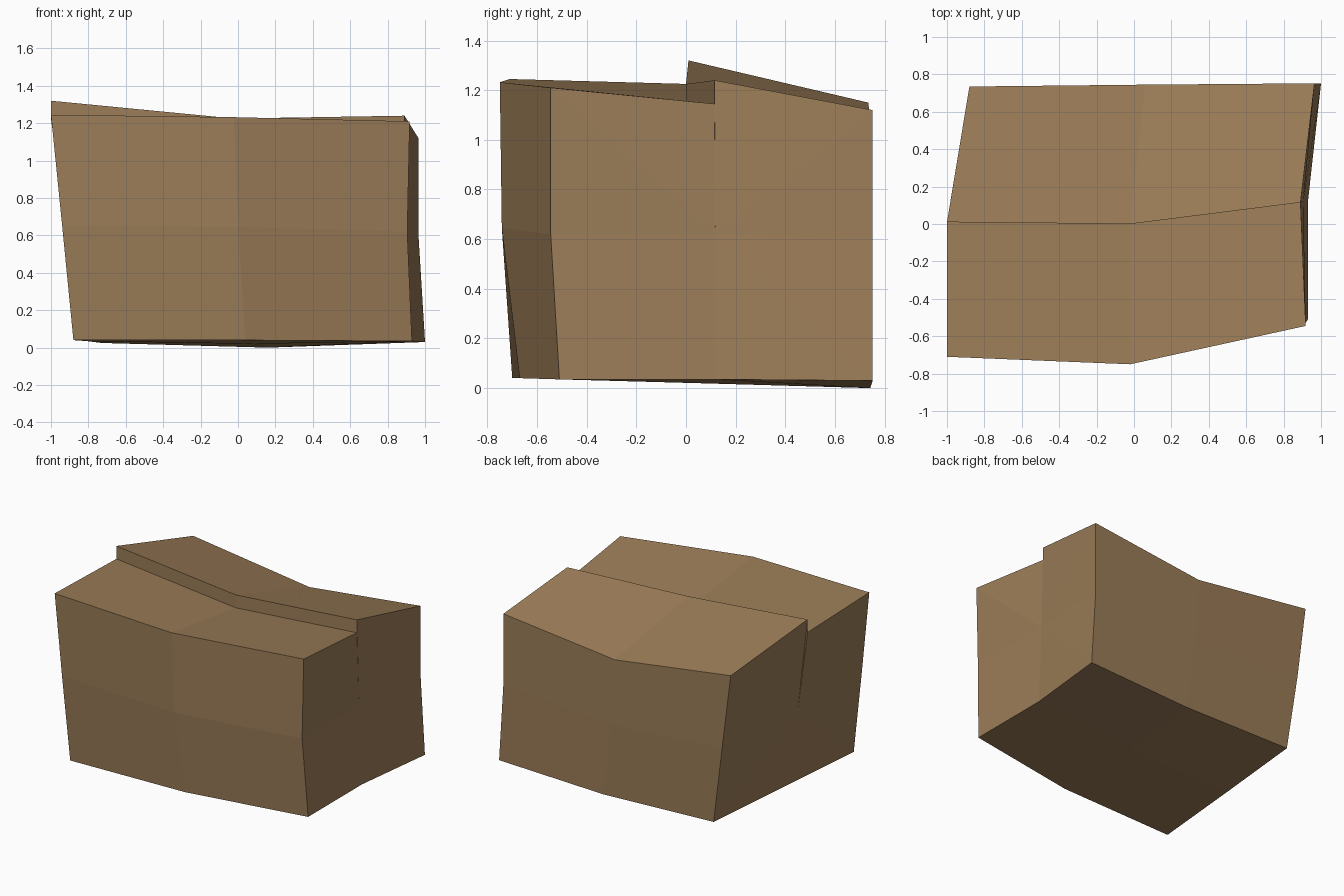
import bpy, bmesh

if "Cube" in bpy.data.objects:
    bpy.data.objects.remove(bpy.data.objects["Cube"])

# Hand-hewn dirt block: three cross-sections (left, middle, right) bridged along x.
# Each runs round the block: front bottom/middle/top, step foot, step top,
# back top/middle/bottom, underside middle.
SECTIONS = [
    [(-.88, -.70, .04), (-.94, -.71, .65), (-1, -.71, 1.245), (-1, .01, 1.225), (-1, .01, 1.32),
     (-.88, .735, 1.15), (-.81, .735, .6), (-.73, .72, .025), (-.81, .01, .035)],
    [(.04, -.67, .04), (.0, -.742, .645), (-.02, -.75, 1.232), (-.02, .0, 1.13), (-.02, .0, 1.225),
     (.06, .745, 1.02), (.09, .745, .53), (.16, .742, 0), (.08, .04, .02)],
    [(.93, -.51, .035), (.905, -.545, .62), (.918, -.545, 1.21), (.89, .115, 1.145), (.89, .115, 1.24),
     (.965, .752, 1.12), (.965, .752, .6), (1, .752, .03), (.93, .12, .035)],
]
CAP_CENTRES = [(-.92, .01, .63), (.905, .118, .62)]

mat = bpy.data.materials.new("earth brown")
mat.diffuse_color = (0.33, 0.205, 0.098, 1)
mat.use_nodes = True
mat.node_tree.nodes["Principled BSDF"].inputs["Base Color"].default_value = mat.diffuse_color

bm = bmesh.new()
rings = [[bm.verts.new(p) for p in s] for s in SECTIONS]
n = len(rings[0])

# Front, stepped top, back and underside
for a, b in zip(rings, rings[1:]):
    for i in range(n):
        j = (i + 1) % n
        bm.faces.new((a[i], b[i], b[j], a[j]))

# Left and right ends: fans about a centre vertex
for ring, centre in zip((rings[0], rings[-1]), CAP_CENTRES):
    c = bm.verts.new(centre)
    for i in range(n):
        bm.faces.new((c, ring[i], ring[(i + 1) % n]))

bmesh.ops.recalc_face_normals(bm, faces=bm.faces)
mesh = bpy.data.meshes.new("dirt_block")
bm.to_mesh(mesh)
bm.free()
mesh.materials.append(mat)
bpy.context.collection.objects.link(bpy.data.objects.new("dirt_block", mesh))
